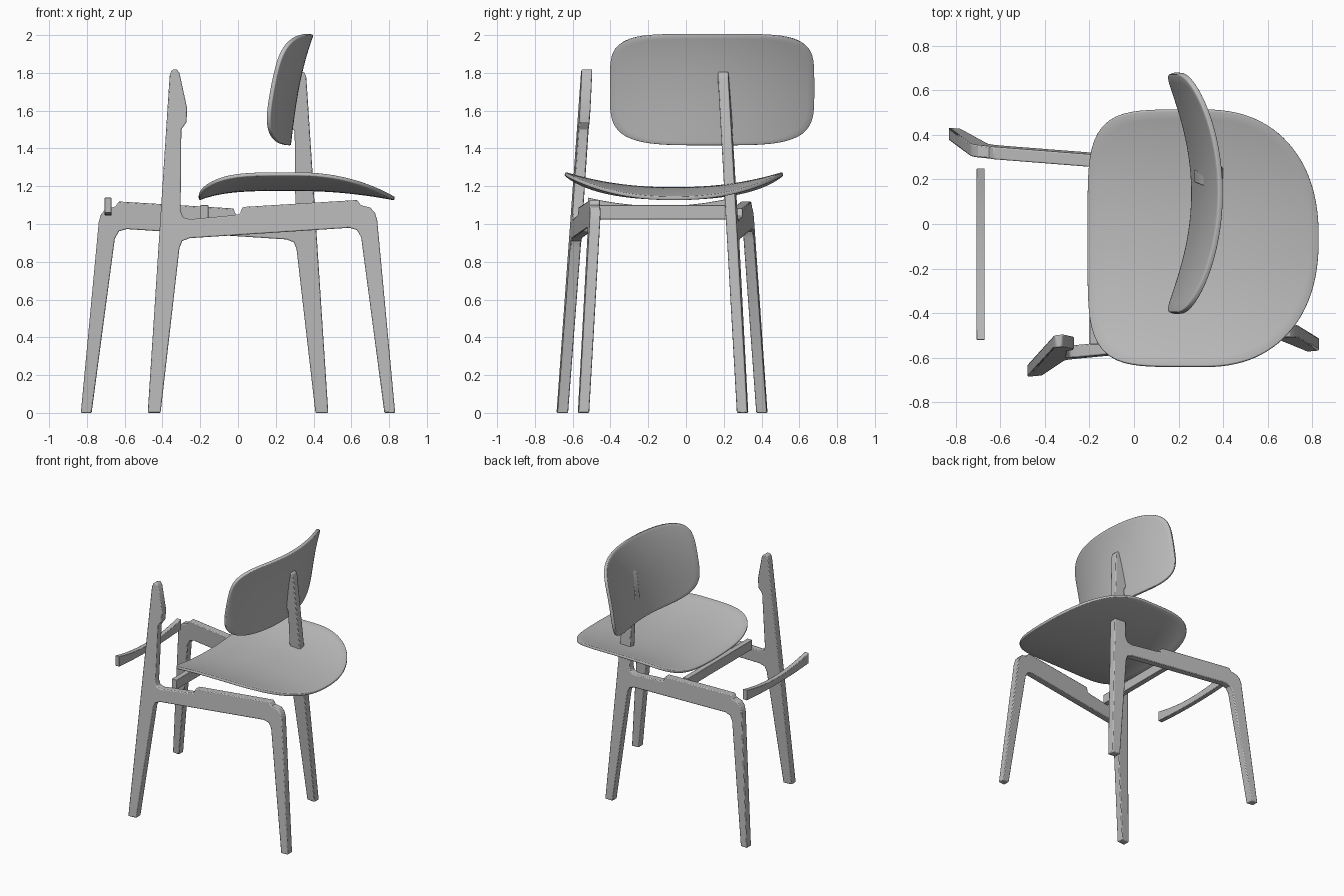
import bpy
import bmesh
import math

if "Cube" in bpy.data.objects:
    bpy.data.objects.remove(bpy.data.objects["Cube"], do_unlink=True)

GREY = (0.5, 0.5, 0.5, 1.0)
mat = bpy.data.materials.new("plain grey")
mat.use_nodes = True
mat.diffuse_color = GREY
mat.node_tree.nodes["Principled BSDF"].inputs["Base Color"].default_value = GREY


def make_object(name, bm, bevel=0.006, thickness=0.0, smooth=30):
    mesh = bpy.data.meshes.new(name)
    bm.to_mesh(mesh)
    bm.free()
    obj = bpy.data.objects.new(name, mesh)
    bpy.context.collection.objects.link(obj)
    mesh.materials.append(mat)
    if thickness:
        shell = obj.modifiers.new("shell", "SOLIDIFY")
        shell.thickness = thickness
        shell.offset = -1
    if bevel:
        edge = obj.modifiers.new("soft edge", "BEVEL")
        edge.width = bevel
        edge.segments = 2
        edge.limit_method = "ANGLE"
        edge.angle_limit = math.radians(50)
    bpy.ops.object.select_all(action="DESELECT")
    obj.select_set(True)
    bpy.context.view_layer.objects.active = obj
    bpy.ops.object.shade_smooth_by_angle(angle=math.radians(smooth))
    return obj


def extrude_profile(name, points, place, half, bevel=0.006):
    """Closed 2D profile swept from -half to +half; place(a, b, d) gives 3D."""
    bm = bmesh.new()
    sides = [[bm.verts.new(place(a, b, d)) for a, b in points] for d in (-half, half)]
    bm.faces.new(sides[0])
    bm.faces.new(sides[1][::-1])
    n = len(points)
    for i in range(n):
        j = (i + 1) % n
        bm.faces.new((sides[0][i], sides[1][i], sides[1][j], sides[0][j]))
    bmesh.ops.recalc_face_normals(bm, faces=bm.faces)
    return make_object(name, bm, bevel)


def curved_panel(name, outline, surface, thickness, rings=14, steps=112):
    """Rounded shell built from concentric rings of an outline radius."""
    bm = bmesh.new()
    centre = bm.verts.new(surface(0, 0))
    loops = []
    for r in range(1, rings + 1):
        loop = []
        for k in range(steps):
            t = math.tau * k / steps
            rad = outline(math.cos(t), math.sin(t)) * r / rings
            loop.append(bm.verts.new(surface(rad * math.cos(t), rad * math.sin(t))))
        loops.append(loop)
    for k in range(steps):
        m = (k + 1) % steps
        bm.faces.new((centre, loops[0][k], loops[0][m]))
        for a, b in zip(loops, loops[1:]):
            bm.faces.new((a[k], b[k], b[m], a[m]))
    return make_object(name, bm, 0.005, thickness)


def rounded(c, s, n):
    return (abs(c) ** n + abs(s) ** n) ** (-1 / n)


# Side frames: rear leg with post, rail with a step, front leg
FRAME = [
    (-0.478, 0), (-0.41, 0), (-0.31, 0.873), (-0.295, 0.91), (-0.256, 0.925),
    (0.59, 0.98), (0.63, 0.968), (0.652, 0.93), (0.775, 0), (0.832, 0),
    (0.737, 1.02), (0.725, 1.06), (0.7, 1.087), (0.65, 1.1), (0.63, 1.127),
    (0.024, 1.09), (0.01, 1.053), (-0.03, 1.046), (-0.256, 1.025),
    (-0.29, 1.035), (-0.304, 1.07), (-0.3, 1.5), (-0.272, 1.54),
    (-0.27, 1.615), (-0.31, 1.8), (-0.325, 1.82), (-0.352, 1.815), (-0.362, 1.785),
]


def side_frame(name, flip, y0, toe, lean, top):
    def place(x, z, d):
        z *= top
        return (flip * x, y0 + toe * flip * x + lean * z + d, z)
    extrude_profile(name, FRAME, place, 0.028)


side_frame("front_side_frame", 1, -0.615, 0.09, 0.066, 1.0)
side_frame("rear_side_frame", -1, 0.336, -0.082, -0.062, 0.993)


# Seat: wide shell with raised sides and rolled ends
def seat_outline(c, s):
    return rounded(c, s, 5 if c < 0 else 2.3)


def seat_surface(u, v):
    drop = abs(u) ** (4 if u < 0 else 2)
    z = 1.195 - 0.05 * drop + 0.08 * abs(v) ** 2.2
    return (0.31 + 0.52 * u, -0.064 + 0.574 * v, z)


curved_panel("seat", seat_outline, seat_surface, 0.02)


# Backrest: bent panel, flaring at the top
def back_outline(c, s):
    return rounded(c, s, 5 if s > 0 else 4)


def back_surface(u, v):
    t = (v + 1) / 2
    x = 0.28 + 0.07 * t + 0.05 * t ** 3 - 0.13 * u * u
    return (x, 0.138 + 0.543 * u, 1.708 + 0.292 * v)


curved_panel("backrest", back_outline, back_surface, 0.024)

# Loose cross bar, dipped in the middle
N = 16
spans = [2 * i / N - 1 for i in range(N + 1)]
upper = [(-0.135 + 0.385 * s, 1.095 + 0.045 * s * s) for s in spans]
lower = [(-0.135 + 0.385 * s, 1.045 + 0.015 * s * s) for s in reversed(spans)]
extrude_profile("loose_cross_bar", upper + lower,
                lambda y, z, d: (-0.688 + d, y, z), 0.018, 0.003)

# Straight cross bar under the seat
extrude_profile("seat_cross_bar",
                [(-0.54, 1.025), (0.262, 1.025), (0.262, 1.1), (-0.54, 1.1)],
                lambda y, z, d: (-0.178 + d, y, z), 0.021, 0.003)
